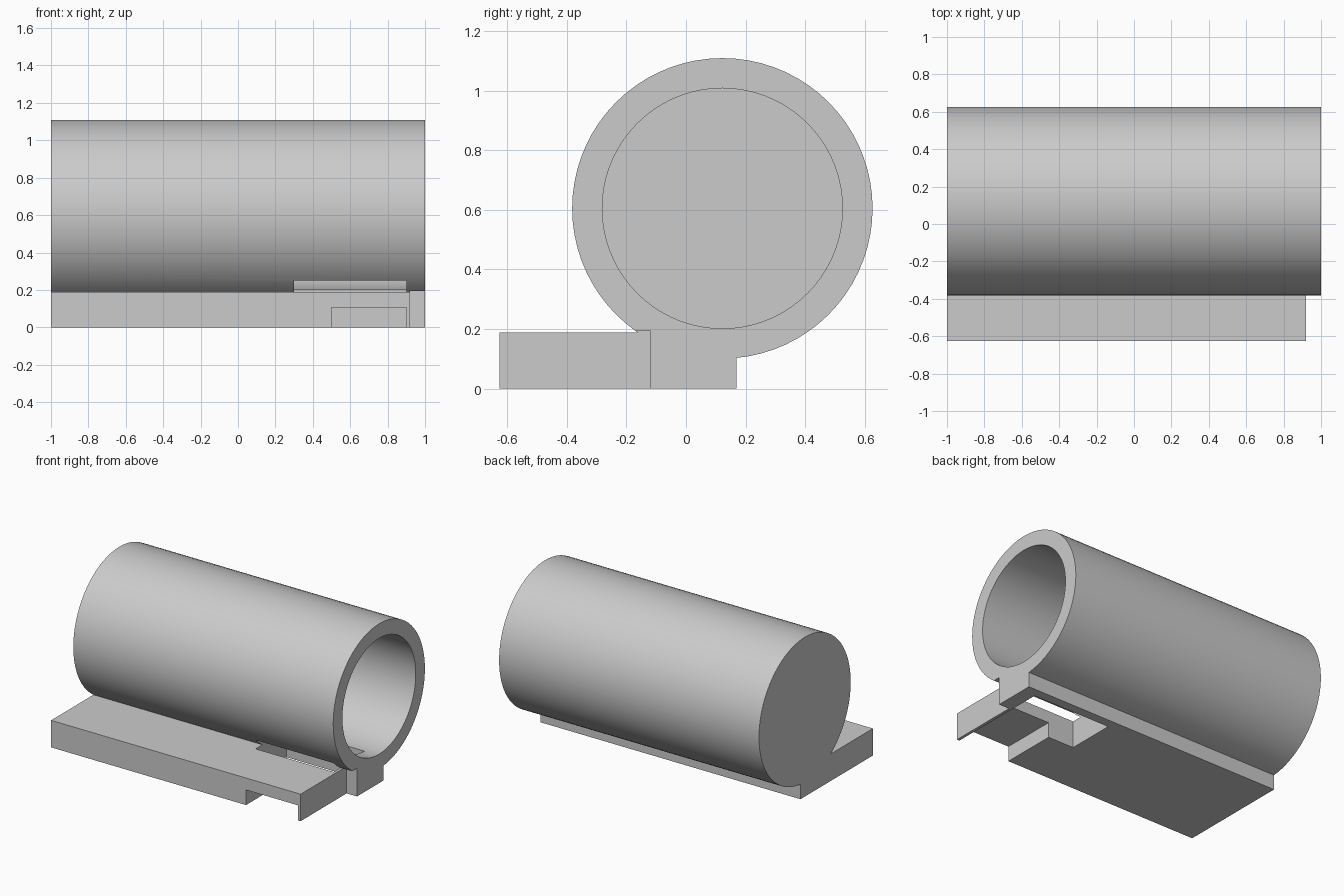
import bpy
import math

# Remove the default cube
cube = bpy.data.objects.get("Cube")
if cube:
    bpy.data.objects.remove(cube, do_unlink=True)

# Single grey material
grey = bpy.data.materials.new("plain grey")
grey.use_nodes = True
colour = (0.6, 0.6, 0.6, 1.0)
grey.diffuse_color = colour
grey.node_tree.nodes["Principled BSDF"].inputs["Base Color"].default_value = colour

AXIS_Y, AXIS_Z = 0.122, 0.605


def box(name, x, y, z):
    """Box spanning the given (low, high) ranges."""
    spans = (x, y, z)
    bpy.ops.mesh.primitive_cube_add(size=1, location=[(a + b) / 2 for a, b in spans])
    obj = bpy.context.object
    obj.name = name
    obj.scale = [b - a for a, b in spans]
    bpy.ops.object.transform_apply(location=True, rotation=True, scale=True)
    obj.data.materials.append(grey)
    return obj


def rod(name, radius, x):
    """Cylinder lying along x on the tube axis."""
    bpy.ops.mesh.primitive_cylinder_add(
        vertices=72, radius=radius, depth=x[1] - x[0],
        location=((x[0] + x[1]) / 2, AXIS_Y, AXIS_Z), rotation=(0, math.pi / 2, 0))
    obj = bpy.context.object
    obj.name = name
    bpy.ops.object.transform_apply(location=True, rotation=True, scale=True)
    obj.data.materials.append(grey)
    return obj


def combine(target, tool, operation):
    """Apply a boolean and discard the tool."""
    mod = target.modifiers.new(operation.title(), "BOOLEAN")
    mod.operation = operation
    mod.solver = "EXACT"
    mod.object = tool
    bpy.ops.object.select_all(action="DESELECT")
    bpy.context.view_layer.objects.active = target
    target.select_set(True)
    bpy.ops.object.modifier_apply(modifier=mod.name)
    bpy.data.objects.remove(tool, do_unlink=True)


# Closed-end tube joined to its flat base plate
body = rod("tube_with_base", 0.504, (-1, 1))
combine(body, box("base_plate", (-1, 1), (-0.626, 0.17), (0, 0.188)), "UNION")

# Blind bore, open at the +x end
combine(body, rod("bore", 0.403, (-0.9, 1.1)), "DIFFERENCE")

# Step at the open end, leaving a narrow foot under the tube
combine(body, box("end_step", (0.92, 1.1), (-0.8, -0.12), (-0.1, 0.195)), "DIFFERENCE")

# Vertical slot through the plate and tube wall
combine(body, box("slot", (0.3, 0.9), (-0.235, 0.105), (-0.1, 0.25)), "DIFFERENCE")

# Shallow channel under the plate, from the front edge to the slot
combine(body, box("channel", (0.5, 0.9), (-0.8, -0.2), (-0.1, 0.105)), "DIFFERENCE")

# Smooth the round walls, keep hard edges
bpy.ops.object.select_all(action="DESELECT")
body.select_set(True)
bpy.context.view_layer.objects.active = body
bpy.ops.object.shade_smooth_by_angle(angle=math.radians(30))
